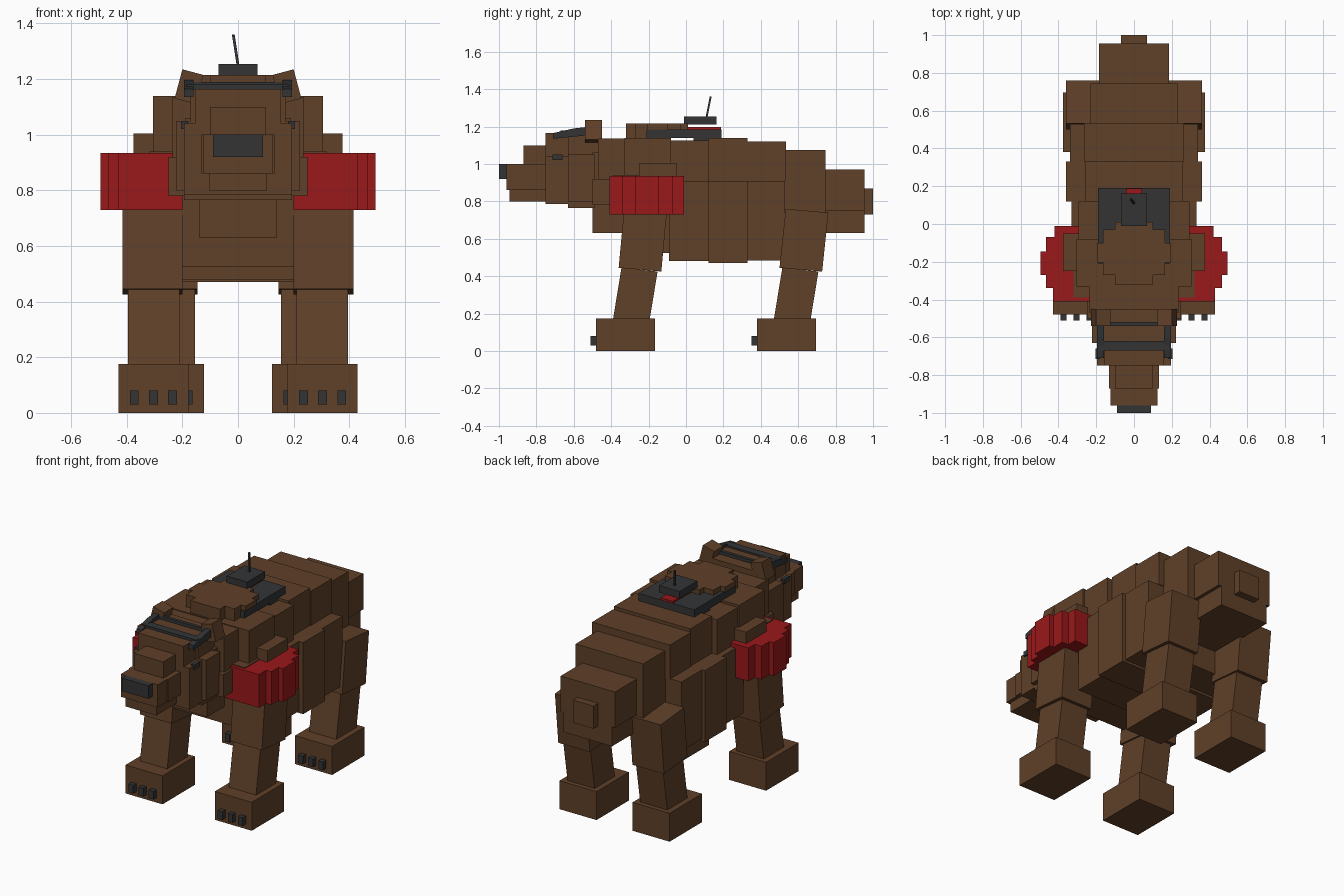
import bpy, bmesh

cube = bpy.data.objects.get("Cube")
if cube:
    bpy.data.objects.remove(cube, do_unlink=True)


def material(name, rgb):
    m = bpy.data.materials.new(name)
    m.use_nodes = True
    m.diffuse_color = (*rgb, 1)
    b = next(n for n in m.node_tree.nodes if n.type == 'BSDF_PRINCIPLED')
    b.inputs["Base Color"].default_value = (*rgb, 1)
    b.inputs["Roughness"].default_value = 0.8
    return m


BROWN = material("brown fur", (0.117, 0.052, 0.022))
RED = material("red armour", (0.32, 0.009, 0.010))
GREY = material("dark grey", (0.033, 0.034, 0.036))


def loft(name, mat, bottom, top):
    """Solid between two matching loops of points."""
    bm = bmesh.new()
    a = [bm.verts.new(p) for p in bottom]
    b = [bm.verts.new(p) for p in top]
    n = len(a)
    bm.faces.new(a[::-1])
    bm.faces.new(b)
    for i in range(n):
        j = (i + 1) % n
        bm.faces.new((a[i], a[j], b[j], b[i]))
    bmesh.ops.recalc_face_normals(bm, faces=bm.faces)
    me = bpy.data.meshes.new(name)
    bm.to_mesh(me)
    bm.free()
    me.materials.append(mat)
    ob = bpy.data.objects.new(name, me)
    bpy.context.collection.objects.link(ob)
    return ob


def box(name, mat, x, y, z, lean=0, drop=0):
    """Box from ranges; lean moves the top along y, drop lowers the rear edges."""
    def ring(shift, h):
        y0, y1 = y[0] + shift, y[1] + shift
        return [(x[0], y0, h), (x[1], y0, h), (x[1], y1, h - drop), (x[0], y1, h - drop)]
    return loft(name, mat, ring(0, z[0]), ring(lean, z[1]))


def centred(name, mat, w, y, z):
    return box(name, mat, (-w, w), y, z)


def prism(name, mat, outline, z):
    return loft(name, mat, [(x, y, z[0]) for x, y in outline],
                [(x, y, z[1]) for x, y in outline])


# Central blocks: name, half width, y range, z range
for name, w, y, z in [
    # head
    ("muzzle_tip", 0.125, (-0.96, -0.86), (0.86, 1.0)),
    ("lower_jaw", 0.105, (-0.945, -0.74), (0.80, 0.87)),
    ("muzzle", 0.132, (-0.87, -0.74), (0.86, 1.0)),
    ("muzzle_bridge", 0.10, (-0.87, -0.74), (0.99, 1.10)),
    ("face", 0.195, (-0.75, -0.62), (0.785, 1.04)),
    ("brow", 0.155, (-0.75, -0.62), (1.03, 1.165)),
    ("cheeks", 0.222, (-0.63, -0.49), (0.80, 1.05)),
    ("jaw_back", 0.195, (-0.63, -0.49), (0.765, 0.81)),
    ("forehead", 0.17, (-0.63, -0.45), (1.04, 1.17)),
    # neck and chest
    ("lower_chest", 0.14, (-0.50, -0.32), (0.63, 0.78)),
    ("neck_base", 0.25, (-0.50, -0.36), (0.78, 0.92)),
    ("neck_front", 0.19, (-0.50, -0.44), (0.90, 1.06)),
    ("neck", 0.235, (-0.47, -0.32), (0.91, 1.135)),
    ("chest", 0.205, (-0.33, -0.08), (0.525, 1.0)),
    ("shoulder_front", 0.32, (-0.39, -0.24), (0.80, 0.94)),
    ("shoulder", 0.375, (-0.25, -0.05), (0.74, 1.005)),
    ("upper_shoulder", 0.305, (-0.33, -0.08), (0.93, 1.14)),
    # trunk
    ("belly_front", 0.33, (-0.09, 0.12), (0.48, 0.91)),
    ("back_front", 0.295, (-0.09, 0.12), (0.91, 1.125)),
    ("belly_middle", 0.36, (0.12, 0.33), (0.47, 0.91)),
    ("back_middle", 0.26, (0.12, 0.33), (0.91, 1.14)),
    ("belly_rear", 0.34, (0.33, 0.53), (0.485, 0.91)),
    ("back_rear", 0.265, (0.33, 0.535), (0.91, 1.12)),
    ("rump", 0.23, (0.53, 0.745), (0.63, 1.075)),
    ("hindquarters", 0.185, (0.74, 0.955), (0.75, 0.97)),
    ("lower_hindquarters", 0.165, (0.74, 0.955), (0.63, 0.75)),
    ("tail", 0.07, (0.95, 1.0), (0.73, 0.87)),
    # front of the hump, below its cap
    ("hump_front", 0.165, (-0.27, -0.205), (1.12, 1.19)),
    ("hump_tip", 0.10, (-0.32, -0.26), (1.12, 1.19)),
]:
    centred(name, BROWN, w, y, z)

centred("nose", GREY, 0.09, (-1.0, -0.955), (0.92, 1.0))

# Stepped hump cap over the shoulders
half = [(0.10, -0.32), (0.10, -0.27), (0.165, -0.27), (0.165, -0.205),
        (0.195, -0.205), (0.195, -0.10), (0.165, -0.10), (0.165, -0.03),
        (0.10, -0.03), (0.10, 0.01)]
prism("hump_cap", BROWN, half + [(-x, y) for x, y in reversed(half)], (1.183, 1.215))

# Saddle plate and radio pack
centred("saddle_plate", GREY, 0.19, (-0.21, 0.19), (1.138, 1.185))
centred("saddle_clip", GREY, 0.19, (0.04, 0.12), (1.12, 1.145))
centred("red_strap", RED, 0.042, (0.0, 0.188), (1.183, 1.197))
centred("radio_pack", GREY, 0.07, (-0.01, 0.162), (1.212, 1.255))
r = 0.005
corners = ((-r, -r), (r, -r), (r, r), (-r, r))
loft("antenna", GREY, [(dx, 0.11 + dy, 1.25) for dx, dy in corners],
     [(-0.017 + dx, 0.132 + dy, 1.36) for dx, dy in corners])

# Goggles pushed up on the forehead
centred("goggle_front_bar", GREY, 0.185, (-0.67, -0.62), (1.163, 1.18))
centred("goggle_rear_bar", GREY, 0.185, (-0.54, -0.52), (1.165, 1.19))

# Scalloped pauldron outline, outer steps
pauldron = [(0.20, -0.41), (0.43, -0.41), (0.43, -0.34), (0.465, -0.34),
            (0.465, -0.27), (0.495, -0.27), (0.495, -0.145), (0.465, -0.145),
            (0.465, -0.07), (0.42, -0.07), (0.42, -0.01), (0.20, -0.01)]

for s, side in ((1, "left"), (-1, "right")):
    def sided(name, mat, x, y, z, lean=0, drop=0):
        return box(f"{side}_{name}", mat, (s * x[0], s * x[1]), y, z, lean, drop)

    prism(f"{side}_pauldron", RED, [(s * x, y) for x, y in pauldron], (0.73, 0.935))

    # Tilted ear
    ear = [(0.125, 1.215), (0.20, 1.235), (0.228, 1.13), (0.15, 1.11)]
    loft(f"{side}_ear", BROWN, [(s * x, -0.54, z) for x, z in ear],
         [(s * x, -0.45, z) for x, z in ear])

    # Eye and goggle arm
    sided("eye", GREY, (0.18, 0.204), (-0.715, -0.66), (1.02, 1.05))
    goggle_arm = [(-0.71, 1.135), (-0.51, 1.155), (-0.51, 1.20), (-0.60, 1.19), (-0.71, 1.165)]
    loft(f"{side}_goggle_arm", GREY, [(s * 0.16, y, z) for y, z in goggle_arm],
         [(s * 0.195, y, z) for y, z in goggle_arm])

    # Legs: y offset and x offset of the rear pair
    for leg, dy, dx, top in (("front", 0, 0, 0.80), ("rear", 0.86, -0.055, 0.76)):
        sided(f"{leg}_upper_leg", BROWN, (0.20 + dx, 0.415 + dx), (-0.36 + dy, -0.132 + dy),
              (0.445, top), lean=0.033, drop=0.02)
        sided(f"{leg}_lower_leg", BROWN, (0.21 + dx, 0.395 + dx), (-0.39 + dy, -0.197 + dy),
              (0.17, 0.445), lean=0.045, drop=0.02)
        sided(f"{leg}_paw", BROWN, (0.178 + dx, 0.43 + dx), (-0.48 + dy, -0.165 + dy), (0, 0.175))
        for i in range(3):
            cx = 0.235 + 0.069 * i + dx
            sided(f"{leg}_claw_{i + 1}", GREY, (cx - 0.016, cx + 0.016),
                  (-0.51 + dy, -0.475 + dy), (0.03, 0.08))
